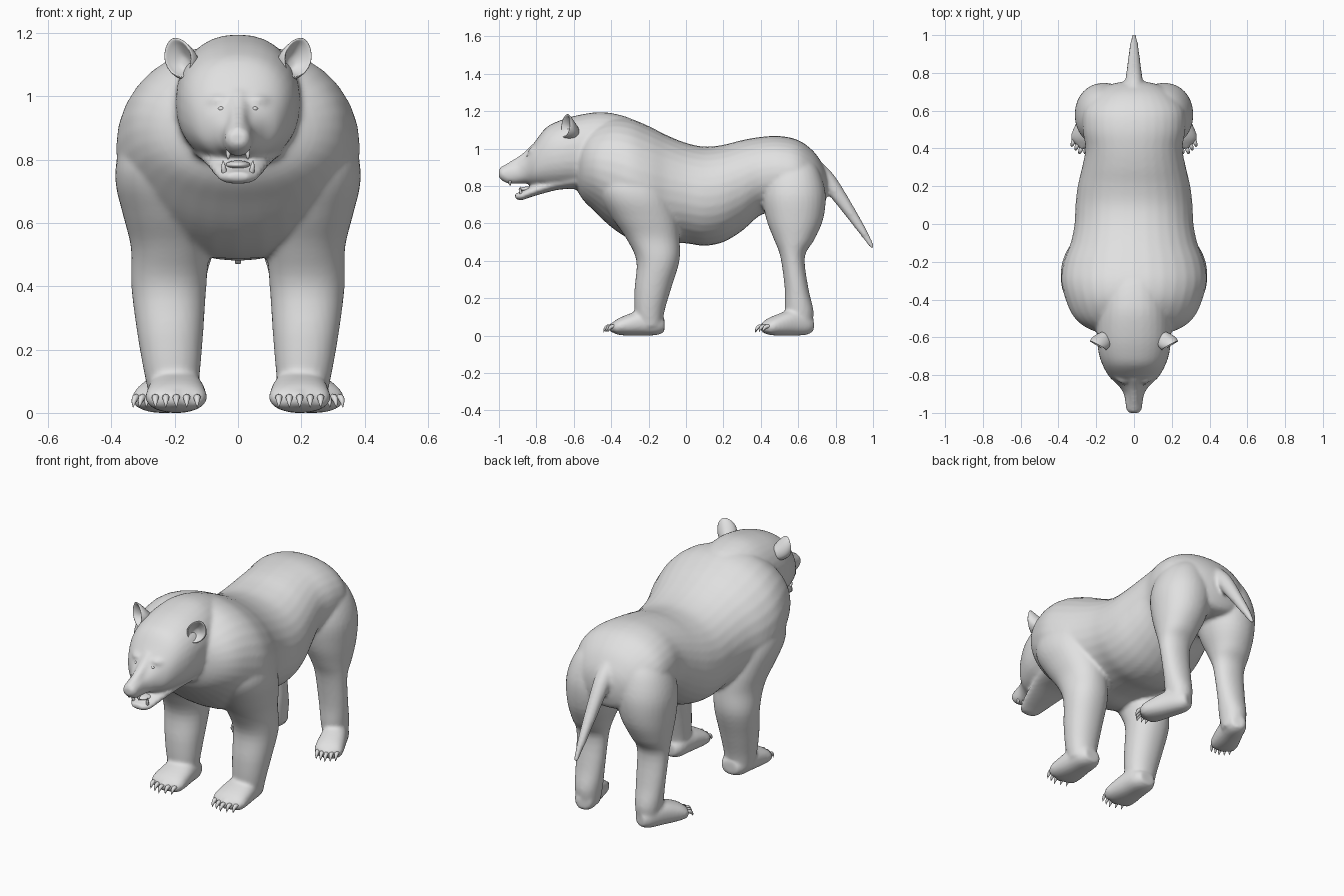
import bpy, bmesh, math
from mathutils import Vector, Matrix

if "Cube" in bpy.data.objects:
    bpy.data.objects.remove(bpy.data.objects["Cube"])

fur = bpy.data.materials.new("grey_fur")
fur.diffuse_color = (0.75, 0.75, 0.75, 1)
fur.use_nodes = True
fur.node_tree.nodes["Principled BSDF"].inputs["Base Color"].default_value = fur.diffuse_color


def finish(name, bm):
    bmesh.ops.recalc_face_normals(bm, faces=bm.faces[:])
    me = bpy.data.meshes.new(name)
    bm.to_mesh(me)
    bm.free()
    me.materials.append(fur)
    for p in me.polygons:
        p.use_smooth = True
    ob = bpy.data.objects.new(name, me)
    bpy.context.collection.objects.link(ob)
    return ob


def refine(rows, steps):
    """Catmull-Rom interpolation between rows of numbers."""
    out = []
    for i in range(len(rows) - 1):
        a, b, c, d = (rows[max(0, min(len(rows) - 1, i + k))] for k in (-1, 0, 1, 2))
        for s in range(steps):
            t = s / steps
            out.append([q + 0.5 * t * (r - p + t * (2*p - 5*q + 4*r - w + t * (3*(q - r) + w - p)))
                        for p, q, r, w in zip(a, b, c, d)])
    out.append(list(rows[-1]))
    return out


def loft(bm, rows, place, power=2.0, steps=4, n=32):
    """Skin ellipse rings; place(row) gives centre and two half-axis vectors."""
    prev = first = None
    for row in refine(rows, steps):
        c, u, v = place(row)
        ring = []
        for k in range(n):
            a = 2 * math.pi * k / n
            ca, sa = math.cos(a), math.sin(a)
            ring.append(bm.verts.new(c + u * math.copysign(abs(ca) ** (2 / power), ca)
                                     + v * math.copysign(abs(sa) ** (2 / power), sa)))
        if prev:
            for k in range(n):
                bm.faces.new((prev[k], prev[(k + 1) % n], ring[(k + 1) % n], ring[k]))
        else:
            first = ring
        prev = ring
    bm.faces.new(first)
    bm.faces.new(prev)


def along_y(r):      # y, top, bottom, half width
    y, top, bot, w = r
    return Vector((0, y, (top + bot) / 2)), Vector((w, 0, 0)), Vector((0, 0, (top - bot) / 2))


def along_z(side):   # z, inner x, outer x, front y, back y
    def place(r):
        z, x0, x1, y0, y1 = r
        return (Vector((side * (x0 + x1) / 2, (y0 + y1) / 2, z)),
                Vector(((x1 - x0) / 2, 0, 0)), Vector((0, (y1 - y0) / 2, 0)))
    return place


def ball(bm, loc, scale, rot=0.0):
    m = Matrix.Translation(loc) @ Matrix.Rotation(rot, 4, 'Z') @ Matrix.Diagonal((*scale, 1))
    bmesh.ops.create_uvsphere(bm, u_segments=16, v_segments=10, radius=1, matrix=m)


def horn(bm, pts, n=8):
    """Tapered curved spike from (x, y, z, radius) points."""
    axis = (Vector(pts[-1][:3]) - Vector(pts[0][:3])).normalized()
    u = axis.orthogonal().normalized()
    v = axis.cross(u)
    loft(bm, pts, lambda r: (Vector(r[:3]), u * r[3], v * r[3]), steps=3, n=n)


# ---- torso, head, jaw and limbs skinned together ----
bm = bmesh.new()
torso = [(-.59, 1.0, .79, .14), (-.55, 1.07, .725, .25), (-.49, 1.125, .665, .32), (-.40, 1.165, .58, .362),
         (-.30, 1.16, .515, .385), (-.20, 1.12, .485, .372), (-.10, 1.07, .495, .335), (0, 1.03, .493, .315),
         (.10, 1.01, .48, .31), (.20, 1.02, .50, .298), (.30, 1.045, .56, .275), (.40, 1.062, .645, .257),
         (.50, 1.067, .66, .272), (.60, 1.045, .66, .268), (.68, .987, .66, .215), (.73, .915, .68, .15),
         (.752, .86, .74, .07)]
loft(bm, torso, along_y, 2.1)

# neck and skull
head = [(-.22, 1.12, .80, .12), (-.32, 1.17, .74, .17), (-.45, 1.195, .74, .195), (-.58, 1.178, .78, .197),
        (-.68, 1.148, .785, .188), (-.75, 1.11, .79, .165), (-.81, 1.033, .80, .13),
        (-.855, .968, .812, .083), (-.90, .932, .812, .054), (-.95, .915, .812, .045),
        (-.985, .90, .83, .039), (-1.0, .887, .845, .028)]
loft(bm, head, along_y, 2.25)
# nose bridge
horn(bm, [(0, -.80, .985, .045), (0, -.86, .942, .034), (0, -.93, .903, .029), (0, -.985, .877, .025)], 16)
jaw = [(-.58, .90, .785, .15), (-.68, .85, .78, .125), (-.77, .82, .758, .10), (-.84, .792, .737, .08),
       (-.885, .768, .722, .06), (-.915, .76, .735, .036)]
loft(bm, jaw, along_y, 2.3)

fore_leg = [(1.0, .14, .27, -.38, -.2), (.90, .11, .35, -.44, -.13), (.80, .08, .383, -.47, -.10),
            (.72, .08, .386, -.45, -.075), (.62, .08, .362, -.39, -.045),
            (.52, .09, .338, -.32, -.035), (.40, .10, .337, -.265, -.035), (.25, .11, .318, -.275, -.08),
            (.13, .12, .297, -.275, -.115), (.05, .13, .28, -.26, -.125)]
hind_leg = [(.97, .08, .15, .53, .62), (.93, .04, .225, .47, .68), (.86, .01, .28, .43, .72),
            (.75, .0, .312, .408, .747), (.62, .03, .308, .43, .733), (.51, .075, .295, .472, .685),
            (.42, .10, .283, .505, .635), (.25, .11, .272, .528, .655), (.13, .12, .262, .53, .682),
            (.04, .13, .25, .55, .67)]
foot = [(0, .09, .02, .05), (.04, .12, .003, .075), (.12, .135, 0, .088), (.20, .112, 0, .098),
        (.25, .09, .005, .098), (.275, .07, .018, .08)]   # distance, top, bottom, half width
claws = bmesh.new()


def build_foot(side, heel, angle, width):
    fwd = Vector((side * math.sin(angle), -math.cos(angle), 0))
    across = Vector((-fwd.y, fwd.x, 0))
    base = Vector((side * heel[0], heel[1], 0))
    loft(bm, foot, lambda r: (base + fwd * r[0] + Vector((0, 0, (r[1] + r[2]) / 2)),
                              across * r[3] * width, Vector((0, 0, (r[1] - r[2]) / 2))), 2.3)
    for i in range(-2, 3):
        p = base + across * (i * .034 * width) + fwd * (.272 - .011 * abs(i))
        ball(bm, p + Vector((0, 0, .043)), (.02 * width, .03, .03), side * angle)
        spike = [(.012, .05, .012), (.033, .048, .011), (.048, .034, .007), (.053, .018, .001)]
        horn(claws, [(*(p + fwd * d + Vector((0, 0, z))), r) for d, z, r in spike])


for s in (-1, 1):
    loft(bm, fore_leg, along_z(s), 2.15)
    loft(bm, hind_leg, along_z(s), 2.1)
    build_foot(s, (.195, -.115), 0.0, .97)
    build_foot(s, (.176, .675), .36, .76)
    # brow ridge
    ball(bm, (s * .062, -.808, .985), (.045, .035, .022), s * .5)

# tail
horn(bm, [(0, .68, .90, .052), (0, .76, .825, .046), (0, .86, .685, .034), (0, .95, .55, .022),
          (0, 1.0, .468, .011)], 16)

body = finish("body", bm)
bpy.context.view_layer.objects.active = body
body.select_set(True)
rm = body.modifiers.new("blend", 'REMESH')
rm.mode = 'VOXEL'
rm.voxel_size = .01
rm.use_smooth_shade = True
sm = body.modifiers.new("soften", 'SMOOTH')
sm.factor = .5
sm.iterations = 6
for m in ("blend", "soften"):
    bpy.ops.object.modifier_apply(modifier=m)
if not body.data.materials:
    body.data.materials.append(fur)

finish("claws", claws)

# ---- cupped ears ----
bm = bmesh.new()
for s in (-1, 1):
    d = Vector((s * .45, -.85, .05)).normalized()
    v = (Vector((s * .40, 0, 1)) - d * Vector((s * .40, 0, 1)).dot(d)).normalized()
    u = d.cross(v)
    start = Vector((s * .145, -.585, 1.085))
    # distance, half width, half height, lift
    cup = [(0, .03, .032, 0), (.025, .045, .048, .01), (.05, .052, .06, .024), (.07, .05, .066, .034),
           (.074, .045, .06, .034), (.06, .036, .047, .028), (.04, .018, .024, .02), (.036, .004, .005, .018)]
    loft(bm, cup, lambda r: (start + d * r[0] + v * r[3], u * r[1], v * r[2]), 1.8, n=24, steps=3)
finish("ears", bm)

# ---- eyes ----
bm = bmesh.new()
for s in (-1, 1):
    ball(bm, (s * .052, -.842, .96), (.012, .012, .008))
finish("eyes", bm)

# ---- nose pad ----
bm = bmesh.new()
ball(bm, (0, -.985, .868), (.03, .012, .017))
finish("nose", bm)

# ---- teeth and tongue ----
bm = bmesh.new()
for s in (-1, 1):
    horn(bm, [(s * .042, -.88, .755, .009), (s * .046, -.887, .778, .007), (s * .047, -.886, .797, .001)])
    horn(bm, [(s * .03, -.94, .83, .008), (s * .031, -.942, .81, .006), (s * .031, -.94, .80, .001)])
finish("teeth", bm)
bm = bmesh.new()
ball(bm, (0, -.84, .783), (.04, .055, .014))
finish("tongue", bm)
